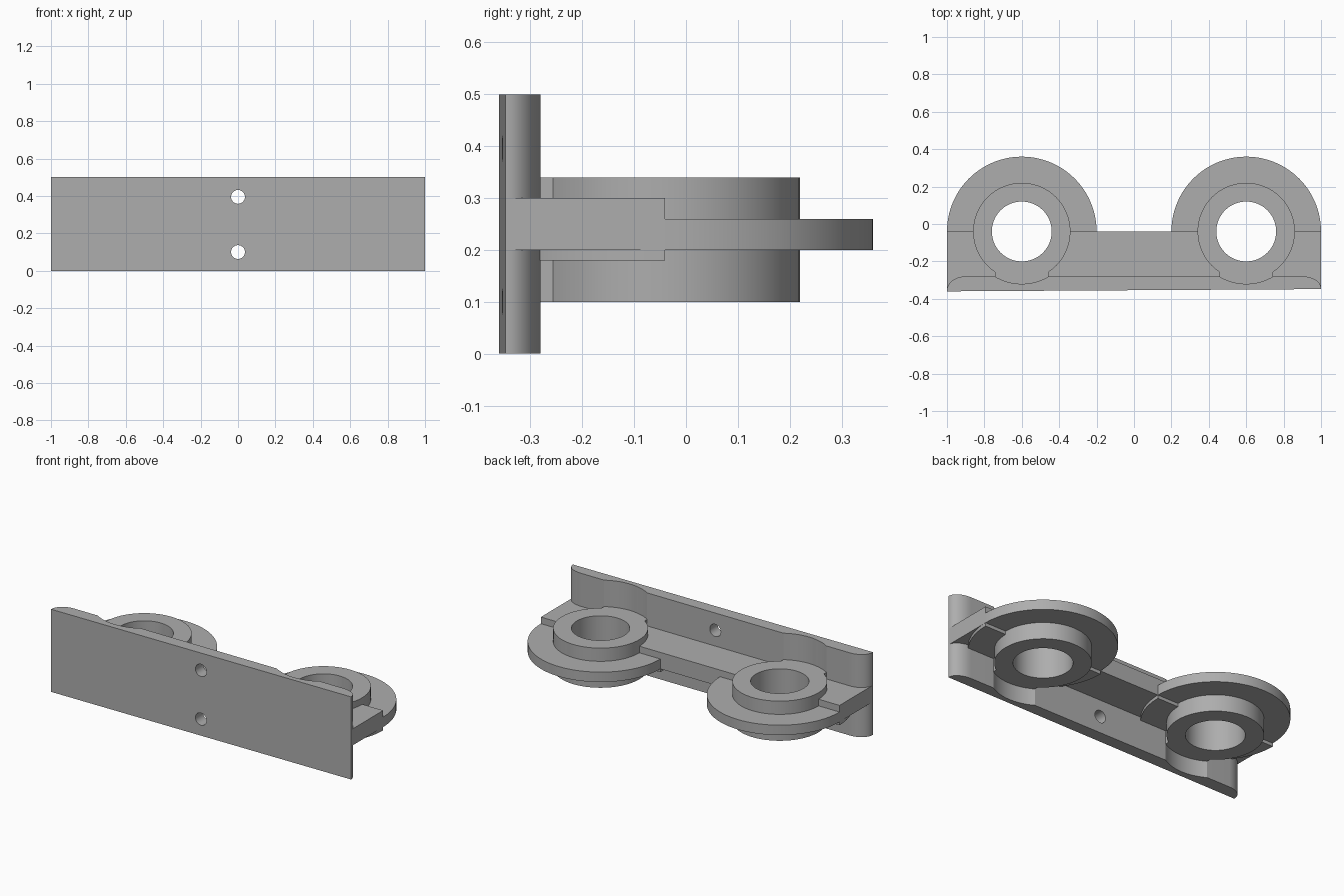
import bpy
import bmesh
from math import sin, cos, radians, atan2, asin, degrees, sqrt
from mathutils import Matrix

cube = bpy.data.objects.get("Cube")
if cube:
    bpy.data.objects.remove(cube, do_unlink=True)

GREY = (0.42, 0.42, 0.42, 1)
grey = bpy.data.materials.new("plain grey")
grey.use_nodes = True
grey.diffuse_color = GREY
grey.node_tree.nodes["Principled BSDF"].inputs["Base Color"].default_value = GREY

# Shared layout
EYE_X, EYE_Y = 0.6, -0.04
HOLE_R, BOSS_R, RECESS_R, FLANGE_R = 0.16, 0.26, 0.28, 0.4
BACK_Y = -0.28


def front_y(x):
    """Front face, very slightly skewed across the width."""
    return -0.354 + 0.006 * x


def spread(a, b, n):
    return [a + (b - a) * i / n for i in range(n + 1)]


def arc(cx, cy, r, a, b, n=40):
    return [(cx + r * cos(radians(t)), cy + r * sin(radians(t))) for t in spread(a, b, n)]


def finish(name, bm):
    bmesh.ops.recalc_face_normals(bm, faces=bm.faces)
    mesh = bpy.data.meshes.new(name)
    bm.to_mesh(mesh)
    bm.free()
    obj = bpy.data.objects.new(name, mesh)
    bpy.context.collection.objects.link(obj)
    mesh.materials.append(grey)
    return obj


def smooth(obj):
    bpy.ops.object.select_all(action="DESELECT")
    obj.select_set(True)
    bpy.context.view_layer.objects.active = obj
    bpy.ops.object.shade_smooth_by_angle(angle=radians(25))


def raise_faces(bm, faces, height):
    grown = bmesh.ops.extrude_face_region(bm, geom=faces)["geom"]
    verts = [v for v in grown if isinstance(v, bmesh.types.BMVert)]
    bmesh.ops.translate(bm, verts=verts, vec=(0, 0, height))


def slab(name, outline, z0, z1):
    """Solid with a flat outline, extruded upward."""
    bm = bmesh.new()
    face = bm.faces.new([bm.verts.new((x, y, z0)) for x, y in outline])
    raise_faces(bm, [face], z1 - z0)
    return finish(name, bm)


def collar(name, outer, inner, z0, z1):
    """Closed ring between two matching outlines, extruded upward."""
    bm = bmesh.new()
    o = [bm.verts.new((x, y, z0)) for x, y in outer]
    i = [bm.verts.new((x, y, z0)) for x, y in inner]
    n = len(o)
    faces = [bm.faces.new((o[k], o[(k + 1) % n], i[(k + 1) % n], i[k])) for k in range(n)]
    raise_faces(bm, faces, z1 - z0)
    return finish(name, bm)


# Mounting plate: rounded back corners and a round recess beside each boss
half_angle = degrees(atan2(sqrt(RECESS_R**2 - (BACK_Y - EYE_Y)**2), EYE_Y - BACK_Y))


def end_curve(side):
    base = front_y(side) + 0.004
    return [(side * (0.9 + 0.1 * cos(radians(t))), base + (BACK_Y - base) * sin(radians(t)))
            for t in spread(0, 90, 14)]


outline = [(-1, front_y(-1)), (1, front_y(1))] + end_curve(1)
for x in (EYE_X, -EYE_X):
    outline += arc(x, EYE_Y, RECESS_R, half_angle - 90, -half_angle - 90, 20)
outline += end_curve(-1)[::-1]
plate = slab("mounting_plate", outline, 0, 0.5)

# Two screw holes through the plate
bm = bmesh.new()
for z in (0.1, 0.395):
    bmesh.ops.create_cone(bm, cap_ends=True, segments=32, radius1=0.037, radius2=0.037, depth=0.4,
                          matrix=Matrix.Translation((0, -0.32, z)) @ Matrix.Rotation(radians(90), 4, "X"))
cutter = finish("screw_hole_cutter", bm)
cutter.hide_render = True
cut = plate.modifiers.new("screw_holes", "BOOLEAN")
cut.operation, cut.object, cut.solver = "DIFFERENCE", cutter, "EXACT"
bpy.context.view_layer.objects.active = plate
bpy.ops.object.modifier_apply(modifier=cut.name)
bpy.data.objects.remove(cutter, do_unlink=True)
smooth(plate)

# Shelf joining the plate to both eyes
outline = [(-1, front_y(-1) + 0.002), (1, front_y(1) + 0.002), (1, EYE_Y)]
for x in (EYE_X, -EYE_X):
    outline += arc(x, EYE_Y, 0.2, 0, -180)
outline += [(-1, EYE_Y)]
smooth(slab("shelf", outline, 0.2, 0.3))

step_angle = degrees(asin(RECESS_R * sin(radians(half_angle)) / BOSS_R))
for side, x in (("left", EYE_X), ("right", -EYE_X)):
    # Boss with its front part widened to meet the plate
    front = spread(-half_angle, half_angle, 20)
    rear = spread(step_angle, 360 - step_angle, 72)
    outer = arc(x, EYE_Y, RECESS_R, front[0] - 90, front[-1] - 90, 20)
    outer += arc(x, EYE_Y, BOSS_R, rear[0] - 90, rear[-1] - 90, 72)
    inner = [(x + HOLE_R * cos(radians(t - 90)), EYE_Y + HOLE_R * sin(radians(t - 90)))
             for t in front + rear]
    smooth(collar(side + "_boss", outer, inner, 0.1, 0.34))

    # Rear half flange
    half = arc(x, EYE_Y, FLANGE_R, 0, 180, 56) + arc(x, EYE_Y, 0.2, 180, 0)
    smooth(slab(side + "_flange", half, 0.2, 0.26))

    # Thin half disc below the shelf, ending at the plate
    end = degrees(asin((EYE_Y - BACK_Y + 0.02) / FLANGE_R))
    lower = arc(x, EYE_Y, FLANGE_R, 0, -end, 20) + arc(x, EYE_Y, FLANGE_R, end - 180, -180, 20)
    lower += arc(x, EYE_Y, 0.2, -180, 0)
    smooth(slab(side + "_lower_pad", lower, 0.18, 0.21))
